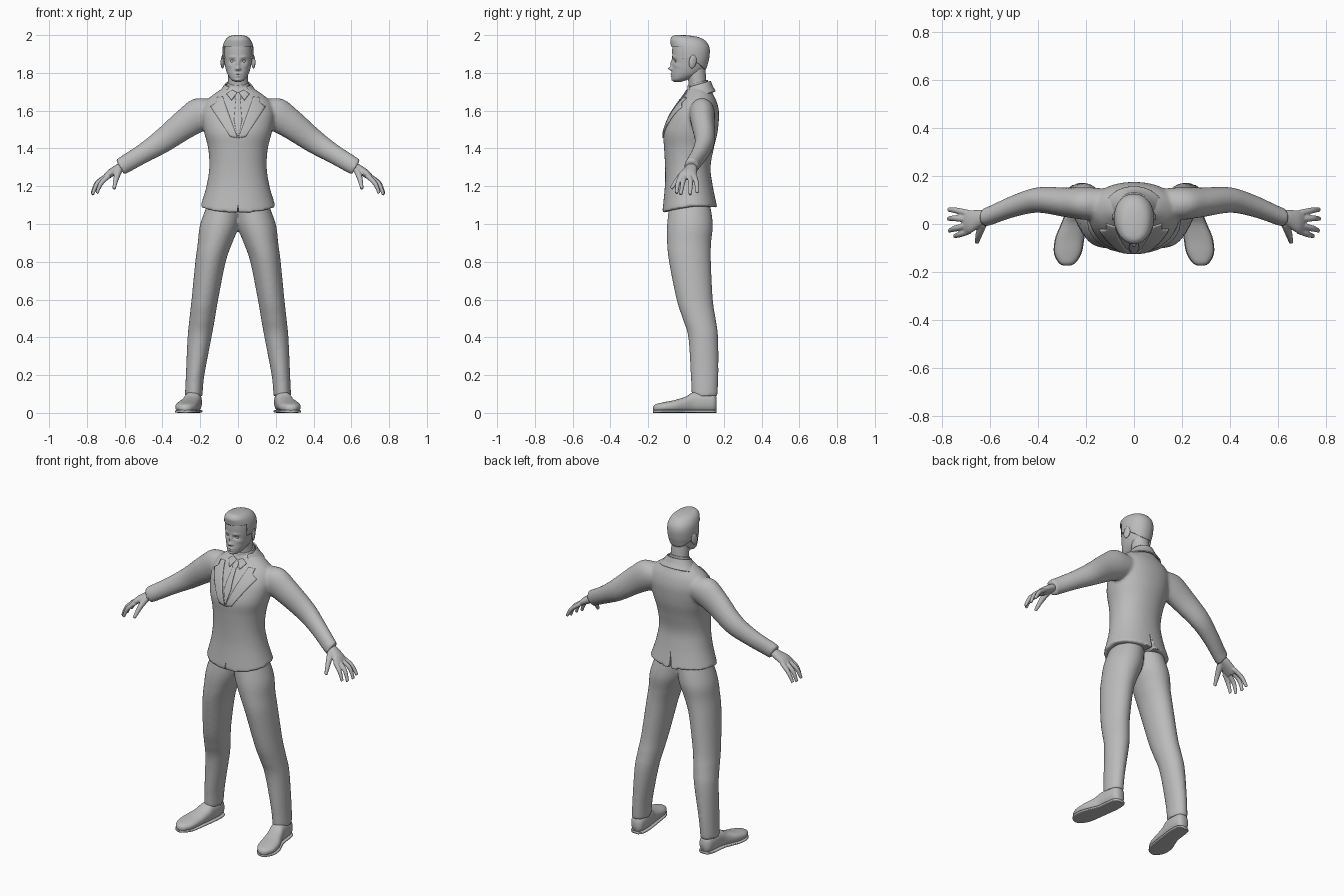
import bpy, bmesh, math
from mathutils import Vector, Matrix

if "Cube" in bpy.data.objects:
    bpy.data.objects.remove(bpy.data.objects["Cube"])

grey = bpy.data.materials.new("grey")
grey.diffuse_color = (0.5, 0.5, 0.5, 1)
grey.use_nodes = True
grey.node_tree.nodes["Principled BSDF"].inputs["Base Color"].default_value = grey.diffuse_color
X, Y, Z = Vector((1, 0, 0)), Vector((0, 1, 0)), Vector((0, 0, 1))


def loft(bm, rings, u=X, v=Y, seg=32, steps=6, p=2.0):
    """Closed smooth loft through rings (cx, cy, cz, half_u, half_v)."""
    dense = []
    for i in range(len(rings) - 1):
        k = [rings[max(i - 1, 0)], rings[i], rings[i + 1], rings[min(i + 2, len(rings) - 1)]]
        for s in range(steps):
            t = s / steps
            dense.append([0.5 * (2 * b + (c - a) * t + (2 * a - 5 * b + 4 * c - d) * t * t
                                 + (3 * b - a - 3 * c + d) * t ** 3) for a, b, c, d in zip(*k)])
    dense.append(list(rings[-1]))
    loops = []
    for cx, cy, cz, a, b in dense:
        a, b, loop = max(a, .002), max(b, .002), []
        for j in range(seg):
            c, s = math.cos(math.tau * j / seg), math.sin(math.tau * j / seg)
            c = math.copysign(abs(c) ** (2 / p), c)
            s = math.copysign(abs(s) ** (2 / p), s)
            loop.append(bm.verts.new(Vector((cx, cy, cz)) + u * (a * c) + v * (b * s)))
        loops.append(loop)
    faces = [bm.faces.new(loops[0]), bm.faces.new(loops[-1])]
    for A, B in zip(loops, loops[1:]):
        for j in range(seg):
            n = (j + 1) % seg
            faces.append(bm.faces.new((A[j], A[n], B[n], B[j])))
    bmesh.ops.recalc_face_normals(bm, faces=faces)


def box_rings(rows):
    """Rows (z, x0, x1, y0, y1) to horizontal rings."""
    return [((x0 + x1) / 2, (y0 + y1) / 2, z, (x1 - x0) / 2, (y1 - y0) / 2)
            for z, x0, x1, y0, y1 in rows]


def side(rings, s):
    return [(r[0] * s, *r[1:]) for r in rings]


def flip(vec, s):
    return Vector((vec.x * s, vec.y, vec.z))


def finish(name, bm, voxel=0, smooth=0):
    me = bpy.data.meshes.new(name)
    bm.to_mesh(me)
    bm.free()
    me.materials.append(grey)
    me.polygons.foreach_set("use_smooth", [True] * len(me.polygons))
    ob = bpy.data.objects.new(name, me)
    bpy.context.collection.objects.link(ob)
    if voxel:
        m = ob.modifiers.new("fuse", 'REMESH')
        m.mode, m.voxel_size, m.use_smooth_shade = 'VOXEL', voxel, True
        m = ob.modifiers.new("soften", 'SMOOTH')
        m.factor, m.iterations = .5, smooth
    return ob


def thicken(ob, t, offset):
    m = ob.modifiers.new("thickness", 'SOLIDIFY')
    m.thickness, m.offset = t, offset


def wedge(name, pts, y0, y1):
    """Hidden prism cutter from an x, z outline."""
    bm = bmesh.new()
    a = [bm.verts.new((x, y0, z)) for x, z in pts]
    b = [bm.verts.new((x, y1, z)) for x, z in pts]
    bm.faces.new(a), bm.faces.new(b)
    for i in range(len(a)):
        n = (i + 1) % len(a)
        bm.faces.new((a[i], a[n], b[n], b[i]))
    bmesh.ops.recalc_face_normals(bm, faces=bm.faces[:])
    ob = finish(name, bm)
    ob.hide_render = True
    ob.hide_set(True)
    return ob


# Jacket: torso and sleeves fused
bm = bmesh.new()
loft(bm, box_rings([(z, -w, w, f, b) for z, w, f, b in (
    (1.07, .2, -.126, .166), (1.2, .167, -.112, .142), (1.3, .152, -.111, .13),
    (1.4, .158, -.116, .147), (1.48, .178, -.12, .166), (1.55, .19, -.098, .174),
    (1.6, .19, -.072, .174), (1.65, .17, -.037, .162), (1.69, .125, -.005, .142),
    (1.72, .078, .008, .127), (1.74, .05, .02, .11))]), seg=48, p=2.15)
for v in bm.verts:
    k = min(max((1.2 - v.co.z) / .13, 0), 1)
    v.co.z += k * (.5 * v.co.x ** 2 + .1 * v.co.y)
arm = [(.10, .085, 1.60, .06, .07), (.19, .085, 1.585, .068, .089), (.28, .09, 1.53, .062, .079),
       (.40, .10, 1.44, .053, .064), (.50, .075, 1.375, .046, .052), (.60, .035, 1.315, .04, .047),
       (.625, .028, 1.30, .039, .045)]
for s in (1, -1):
    loft(bm, side(arm, s), Y, flip(Vector((.5, 0, .866)), s))
jacket = finish("jacket", bm, .009, 4)
cuts = [wedge("vent_cutter", [(-.035, 1.0), (.006, 1.0), (.006, 1.18)], .1, .3),
        wedge("front_notch_cutter", [(-.008, 1.0), (.008, 1.0), (0, 1.1)], -.3, -.105)]
for c in cuts:
    m = jacket.modifiers.new("cut", 'BOOLEAN')
    m.operation, m.object = 'DIFFERENCE', c

# Trousers: both legs fused at the hips
bm = bmesh.new()
leg = box_rings([(1.12, -.02, .155, -.085, .125), (1.0, -.008, .2, -.1, .142),
                 (.9, .03, .213, -.1, .133), (.8, .065, .226, -.09, .132),
                 (.6, .105, .246, -.05, .142), (.5, .122, .257, -.018, .157),
                 (.4, .14, .267, .012, .17), (.2, .178, .276, .025, .171),
                 (.09, .188, .281, .03, .167)])
for s in (1, -1):
    loft(bm, side(leg, s))
finish("trousers", bm, .009, 3)

# Shoes with soles
upper = [(.233, .162, .05, .022, .035), (.234, .145, .054, .038, .05), (.236, .1, .057, .045, .055),
         (.242, .04, .056, .046, .054), (.252, 0, .045, .05, .042), (.268, -.06, .036, .058, .032),
         (.276, -.12, .03, .055, .026), (.279, -.16, .026, .034, .02), (.28, -.174, .022, .012, .01)]
for s, n in ((1, "left"), (-1, "right")):
    bm = bmesh.new()
    loft(bm, side(upper, s), X, Z, p=2.4)
    finish(n + "_shoe", bm)
    bm = bmesh.new()
    loft(bm, side([(x, y, .008, a + .003, .008) for x, y, _, a, _ in upper], s), X, Z, p=4)
    finish(n + "_sole", bm)

# Hands: palm, four fingers and thumb fused
palm = [(.585, .034, 1.32, .026, .022), (.61, .03, 1.307, .027, .022), (.64, .024, 1.29, .035, .023),
        (.68, .01, 1.265, .047, .021), (.705, .008, 1.245, .046, .015)]
fingers = [((.69, .045, 1.255), (.74, .056, 1.217), (.773, .06, 1.165)),
           ((.695, .02, 1.255), (.748, .024, 1.215), (.774, .022, 1.156)),
           ((.695, -.006, 1.255), (.745, -.018, 1.213), (.77, -.028, 1.157)),
           ((.685, -.028, 1.255), (.725, -.043, 1.215), (.748, -.05, 1.163))]
thumb = ((.63, .005, 1.285), (.645, -.04, 1.24), (.656, -.078, 1.188))
for s, n in ((1, "left"), (-1, "right")):
    bm = bmesh.new()
    loft(bm, side(palm, s), Y, flip(Vector((.5, 0, .866)), s), seg=24)
    for f in fingers:
        rings = [(*pt, r, r) for pt, r in zip(f, (.014, .0125, .009))]
        loft(bm, side(rings, s), Y, flip(Vector((.78, 0, .62)), s), seg=14)
    rings = [(*pt, r, r) for pt, r in zip(thumb, (.02, .015, .009))]
    loft(bm, side(rings, s), X, Vector((0, .76, -.65)), seg=14)
    finish(n + "_hand", bm, .004, 2)

# Head: lofted skull with softly pushed facial features
skull = box_rings([(z, -w, w, f, b) for z, w, f, b in (
    (1.752, .014, -.06, -.025), (1.764, .036, -.073, .01), (1.79, .054, -.076, .07),
    (1.82, .065, -.073, .098), (1.85, .071, -.071, .109), (1.88, .075, -.072, .116),
    (1.92, .076, -.073, .119), (1.95, .071, -.071, .11), (1.974, .058, -.067, .085),
    (1.987, .038, -.055, .045), (1.991, .01, -.03, .0))])
features = [(0, 1.823, .010, .010, -.021), (0, 1.85, .008, .02, -.011), (0, 1.794, .016, .004, -.006),
            (0, 1.782, .013, .004, -.006), (0, 1.762, .016, .007, -.005)]
for s in (1, -1):
    features += [(s * .03, 1.862, .014, .009, .011), (s * .03, 1.884, .018, .006, -.004),
                 (s * .048, 1.838, .012, .01, -.003), (s * .011, 1.819, .006, .006, -.006)]
bm = bmesh.new()
loft(bm, skull, seg=96, steps=10, p=2.15)
hair = bm.copy()
for v in bm.verts:
    if v.co.y < 0:
        x, z = v.co.x, v.co.z
        v.co.y += sum(d * math.exp(-((x - fx) / sx) ** 2 - ((z - fz) / sz) ** 2)
                      for fx, fz, sx, sz, d in features)
finish("head", bm)


# Hair: shell over the skull with hairline, sideburns and raised front
def hairline(y):
    return 1.94 if y < -.015 else 1.872 if y < .025 else 1.885 - .9 * (y - .025)


low = [f for f in hair.faces if f.calc_center_median().z < hairline(f.calc_center_median().y)]
bmesh.ops.delete(hair, geom=low, context='FACES')
for v in hair.verts:
    if v.co.z > 1.94:
        k = min((v.co.z - 1.94) / .03, 1) * min(max((.04 - v.co.y) / .08, 0), 1)
        v.co.y -= .008 * k
        v.co.z += .003 * k
thicken(finish("hair", hair), .007, 1)

# Eyes and ears
for s, n in ((1, "left"), (-1, "right")):
    bm = bmesh.new()
    bmesh.ops.create_uvsphere(bm, u_segments=16, v_segments=10, radius=.0115,
                              matrix=Matrix.Translation((s * .03, -.0475, 1.862)))
    finish(n + "_eye", bm)
    bm = bmesh.new()
    mat = (Matrix.Translation((s * .081, .036, 1.86)) @ Matrix.Rotation(s * .35, 4, 'Z')
           @ Matrix.Rotation(-.2, 4, 'X') @ Matrix.Diagonal((.009, .021, .037, 1)))
    bmesh.ops.create_uvsphere(bm, u_segments=20, v_segments=14, radius=1, matrix=mat)
    finish(n + "_ear", bm)

# Neck and collars
bm = bmesh.new()
loft(bm, [(0, .07, 1.66, .06, .055), (0, .062, 1.74, .053, .048), (0, .055, 1.79, .052, .05),
          (0, .05, 1.84, .05, .05)])
finish("neck", bm)
tilt = Vector((0, 1, .3))
bm = bmesh.new()
loft(bm, [(0, .062, 1.70, .074, .068), (0, .062, 1.73, .062, .056), (0, .062, 1.748, .058, .053)], X, tilt)
finish("shirt_collar", bm)
bm = bmesh.new()
loft(bm, [(0, .066, 1.675, .118, .088), (0, .066, 1.705, .09, .073), (0, .066, 1.738, .066, .062)], X, tilt)
gone = [f for f in bm.faces if len(f.verts) > 4 or f.calc_center_median().y < .02]
bmesh.ops.delete(bm, geom=gone, context='FACES')
thicken(finish("jacket_collar", bm), .008, 0)


# Plates wrapped on the chest
def plate(name, inner, outer, thick=.007, n=6):
    bm = bmesh.new()
    rows = []
    for i in range(len(inner) - 1):
        for k in range(n + (i == len(inner) - 2)):
            a = Vector(inner[i]).lerp(Vector(inner[i + 1]), k / n)
            b = Vector(outer[i]).lerp(Vector(outer[i + 1]), k / n)
            pts = [a.lerp(b, j / n) for j in range(n + 1)]
            rows.append([bm.verts.new((q.x, -.3, q.y)) for q in pts])
    for A, B in zip(rows, rows[1:]):
        for j in range(n):
            bm.faces.new((A[j], A[j + 1], B[j + 1], B[j]))
    for f in bm.faces:
        f.normal_update()
        if f.normal.y > 0:
            f.normal_flip()
    ob = finish(name, bm)
    m = ob.modifiers.new("wrap", 'SHRINKWRAP')
    m.target, m.wrap_method, m.use_project_y, m.offset = jacket, 'PROJECT', True, .002
    thicken(ob, thick, 0)


lapel = ([(.003, 1.455), (.03, 1.53), (.055, 1.6), (.07, 1.64), (.08, 1.672)],
         [(.04, 1.462), (.085, 1.53), (.145, 1.62), (.115, 1.642), (.116, 1.668)])
flap = ([(.004, 1.695), (.03, 1.708)], [(.034, 1.655), (.06, 1.688)])
for s, n in ((1, "left"), (-1, "right")):
    for part, (a, b) in (("_lapel", lapel), ("_collar_flap", flap)):
        plate(n + part, [(s * x, z) for x, z in a], [(s * x, z) for x, z in b])
tie = [(.012, 1.695), (.016, 1.665), (.011, 1.655), (.021, 1.55), (.004, 1.465)]
plate("tie", [(-x, z) for x, z in tie], tie, .005)
